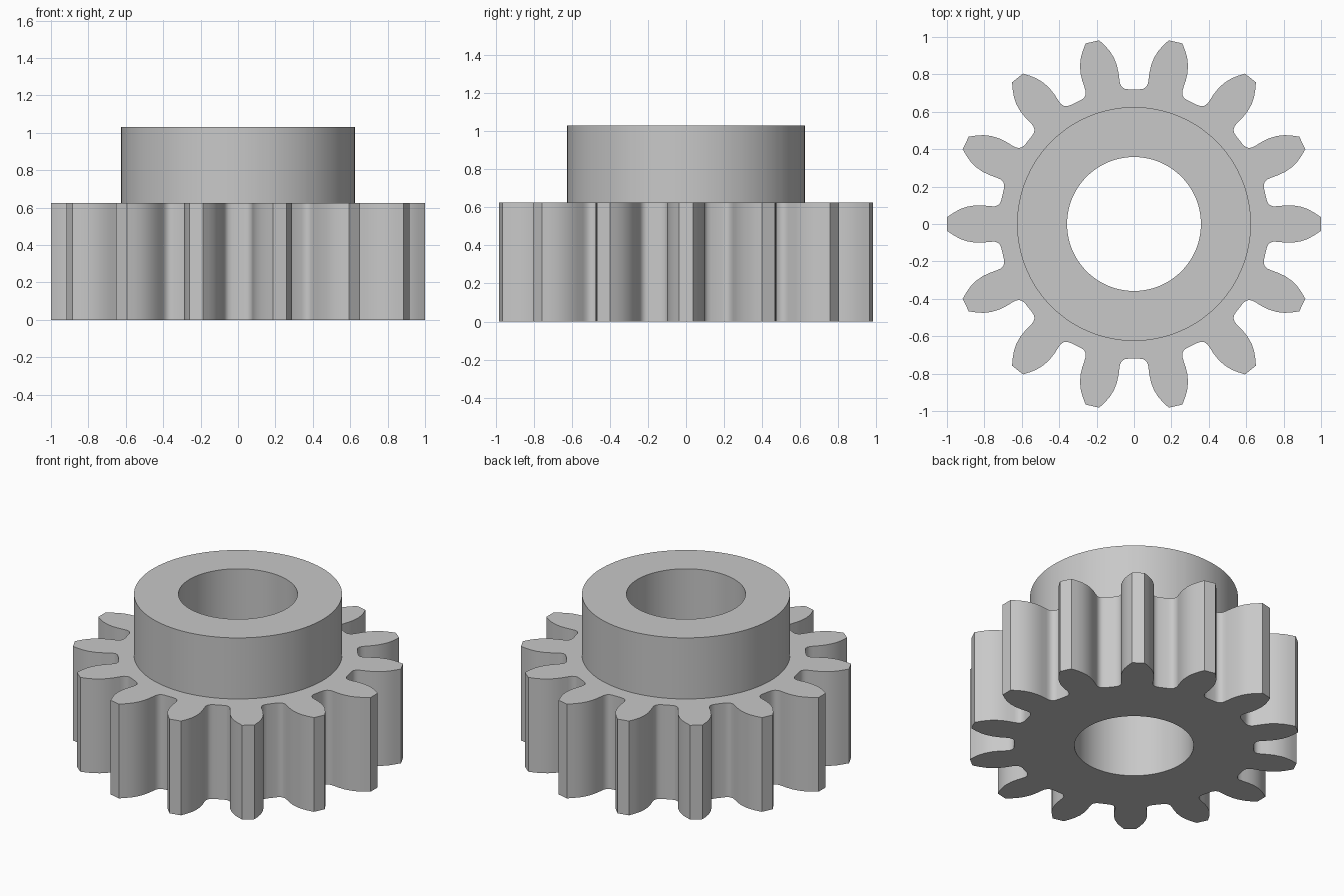
import bpy, bmesh, math

if "Cube" in bpy.data.objects:
    bpy.data.objects.remove(bpy.data.objects["Cube"])

TEETH = 14
PITCH = 2 * math.pi / TEETH
GEAR_TOP, HUB_TOP = 0.625, 1.03
HUB_R, BORE_R = 0.625, 0.358

# Half of one gap between teeth: (sideways offset, distance out from the axis)
half_gap = [(0.03, 0.72), (0.05, 0.723), (0.064, 0.732), (0.074, 0.748),
            (0.078, 0.77), (0.083, 0.81), (0.092, 0.85), (0.108, 0.89),
            (0.13, 0.925), (0.157, 0.955), (0.186, 0.982)]
half = [(math.atan2(s, d), math.hypot(s, d)) for s, d in half_gap]
gap = [(-a, r) for a, r in reversed(half)] + [(0, 0.72)] + half

# Whole toothed outline as (angle, radius); gaps sit half a pitch off the x axis
outline = [((i + 0.5) * PITCH + a, r) for i in range(TEETH) for a, r in gap]

bm = bmesh.new()


def ring(z, radius=None):
    """Loop of vertices: a circle, or the toothed outline if no radius is given."""
    return [bm.verts.new(((radius or r) * math.cos(a), (radius or r) * math.sin(a), z))
            for a, r in outline]


# Closed cross-section: bore, toothed rim, hub, back to bore
rings = [ring(0, BORE_R), ring(0), ring(GEAR_TOP),
         ring(GEAR_TOP, HUB_R), ring(HUB_TOP, HUB_R), ring(HUB_TOP, BORE_R)]
n = len(outline)
for k, lower in enumerate(rings):
    upper = rings[(k + 1) % len(rings)]
    for i in range(n):
        j = (i + 1) % n
        bm.faces.new((lower[i], lower[j], upper[j], upper[i]))
bmesh.ops.recalc_face_normals(bm, faces=bm.faces)

mesh = bpy.data.meshes.new("pinion_gear")
bm.to_mesh(mesh)
bm.free()
gear = bpy.data.objects.new("pinion_gear", mesh)
bpy.context.collection.objects.link(gear)

# Plain grey metal
grey = bpy.data.materials.new("grey_metal")
grey.diffuse_color = (0.58, 0.58, 0.58, 1)
grey.use_nodes = True
grey.node_tree.nodes["Principled BSDF"].inputs["Base Color"].default_value = grey.diffuse_color
mesh.materials.append(grey)

# Smooth curved walls, sharp rims
bpy.context.view_layer.objects.active = gear
gear.select_set(True)
bpy.ops.object.shade_smooth_by_angle(angle=math.radians(30))
